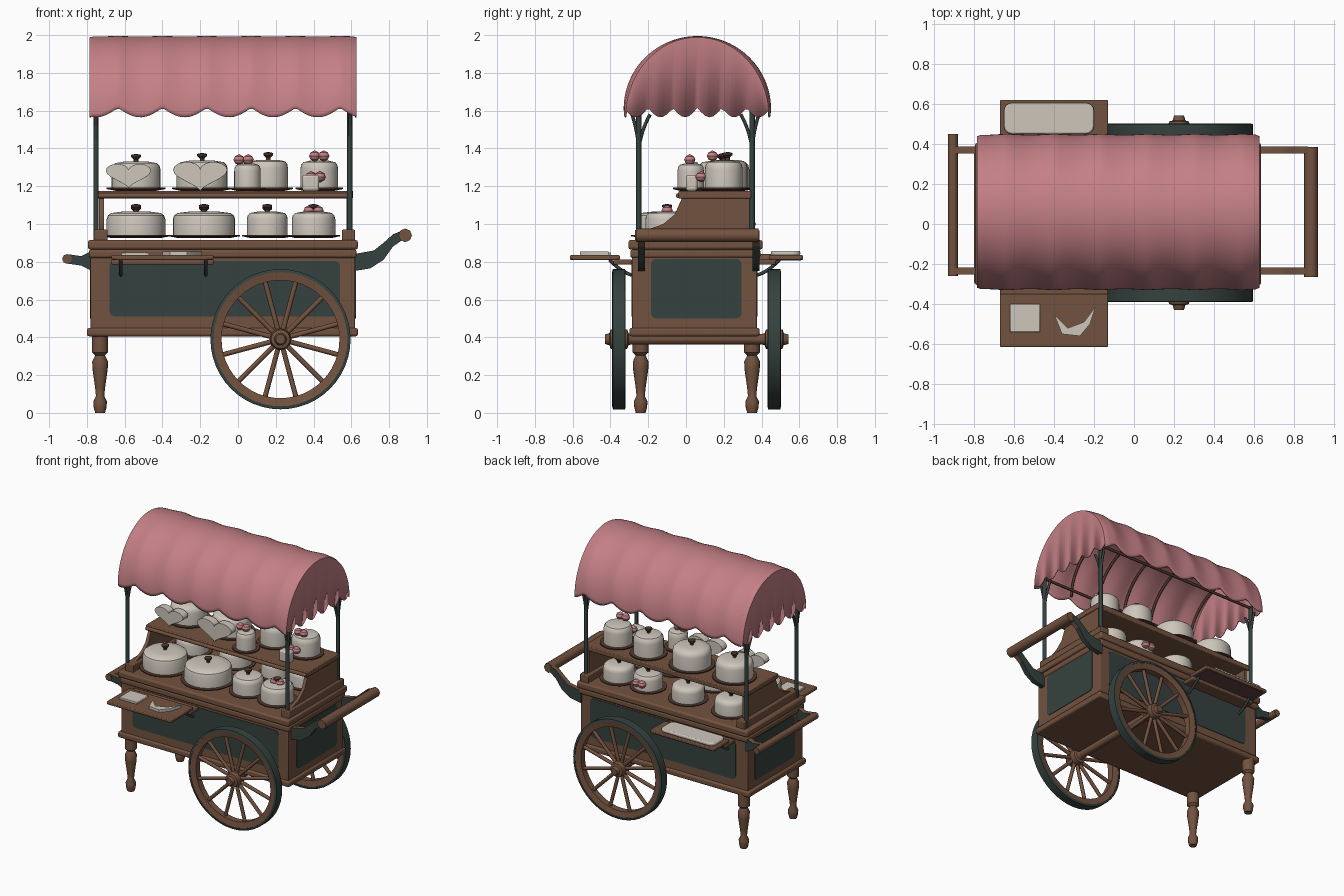
import bpy, bmesh, math
from mathutils import Matrix, Vector

cube = bpy.data.objects.get("Cube")
if cube:
    bpy.data.objects.remove(cube)


def material(name, *rgb):
    m = bpy.data.materials.new(name)
    m.use_nodes = True
    m.diffuse_color = (*rgb, 1)
    m.node_tree.nodes["Principled BSDF"].inputs["Base Color"].default_value = (*rgb, 1)
    return m


WOOD = material("brown wood", 0.17, 0.085, 0.05)
DARK = material("dark wood", 0.085, 0.042, 0.028)
GREEN = material("dark green paint", 0.036, 0.055, 0.05)
PINK = material("pink canvas", 0.55, 0.215, 0.235)
CREAM = material("cream icing", 0.61, 0.565, 0.50)
MAROON = material("maroon lining", 0.12, 0.05, 0.055)


def finish(name, bm, mat, bevel=0):
    bmesh.ops.recalc_face_normals(bm, faces=bm.faces)
    me = bpy.data.meshes.new(name)
    bm.to_mesh(me)
    bm.free()
    me.materials.append(mat)
    me.shade_smooth()
    me.set_sharp_from_angle(angle=math.radians(35))
    ob = bpy.data.objects.new(name, me)
    bpy.context.collection.objects.link(ob)
    if bevel:
        mod = ob.modifiers.new("Bevel", "BEVEL")
        mod.width, mod.segments = bevel, 2
    return ob


def box(name, x, y, z, mat=WOOD, bevel=0.006):
    bm = bmesh.new()
    size = [b - a for a, b in (x, y, z)]
    mid = [(a + b) / 2 for a, b in (x, y, z)]
    bmesh.ops.create_cube(bm, size=1, matrix=Matrix.Translation(mid) @ Matrix.Diagonal((*size, 1)))
    return finish(name, bm, mat, bevel)


def lathe(name, profile, loc, mat, seg=28, along_y=False, closed=False):
    """Spin (radius, height) points about the vertical or the y axis."""
    bm = bmesh.new()
    vs = [bm.verts.new((r, 0, h)) for r, h in profile]
    for a, b in zip(vs, vs[1:] + vs[:1] if closed else vs[1:]):
        bm.edges.new((a, b))
    bmesh.ops.spin(bm, geom=bm.verts[:] + bm.edges[:], axis=(0, 0, 1), cent=(0, 0, 0),
                   angle=math.tau, steps=seg, use_merge=True)
    bmesh.ops.remove_doubles(bm, verts=bm.verts, dist=0.0005)
    turn = Matrix.Rotation(math.pi / 2, 4, "X") if along_y else Matrix()
    bm.transform(Matrix.Translation(loc) @ turn)
    return finish(name, bm, mat)


def prism(name, pts, axis, a, b, mat, bevel=0):
    """Extrude an outline along x (points are y, z), y (x, z) or z (x, y)."""
    bm = bmesh.new()
    place = {"x": lambda u, v: (a, u, v), "y": lambda u, v: (u, a, v), "z": lambda u, v: (u, v, a)}[axis]
    face = bm.faces.new([bm.verts.new(place(u, v)) for u, v in pts])
    new = bmesh.ops.extrude_face_region(bm, geom=[face])["geom"]
    step = Vector([b - a if axis == k else 0 for k in "xyz"])
    bmesh.ops.translate(bm, vec=step, verts=[g for g in new if isinstance(g, bmesh.types.BMVert)])
    return finish(name, bm, mat, bevel)


def tube(name, pts, r, mat, smooth=False):
    cu = bpy.data.curves.new(name, "CURVE")
    cu.dimensions, cu.bevel_depth, cu.bevel_resolution, cu.use_fill_caps = "3D", r, 2, True
    sp = cu.splines.new("NURBS" if smooth else "POLY")
    sp.points.add(len(pts) - 1)
    for p, co in zip(sp.points, pts):
        p.co = (*co, 1)
    if smooth:
        sp.use_endpoint_u, sp.order_u = True, 3
    cu.materials.append(mat)
    ob = bpy.data.objects.new(name, cu)
    bpy.context.collection.objects.link(ob)
    return ob


def rounded(u0, u1, v0, v1, r=0.03):
    pts = []
    for k, (u, v) in enumerate([(u1 - r, v1 - r), (u0 + r, v1 - r), (u0 + r, v0 + r), (u1 - r, v0 + r)]):
        for j in range(5):
            t = (k + j / 4) * math.pi / 2
            pts.append((u + r * math.cos(t), v + r * math.sin(t)))
    return pts


# Cart body, mouldings and painted panels
Y0, Y1, YC = -0.285, 0.375, 0.045
box("cart_body", (-0.78, 0.62), (Y0, Y1), (0.41, 0.88))
box("base_moulding", (-0.8, 0.635), (Y0 - 0.015, Y1 + 0.015), (0.405, 0.45), bevel=0.012)
box("top_moulding", (-0.79, 0.628), (Y0 - 0.01, Y1 + 0.02), (0.82, 0.865), bevel=0.012)
box("counter_top", (-0.795, 0.635), (Y0 - 0.02, Y1 + 0.03), (0.865, 0.915), bevel=0.012)
for side, y in (("front", Y0), ("back", Y1)):
    prism(side + "_panel", rounded(-0.68, 0.54, 0.51, 0.805), "y", y - 0.004, y + 0.004, GREEN)
for side, x in (("left", 0.62), ("right", -0.78)):
    prism(side + "_panel", rounded(-0.185, 0.295, 0.5, 0.815), "x", x - 0.004, x + 0.004, GREEN)

# Turned legs
LEG = [(0, 0), (0.026, 0), (0.034, 0.03), (0.036, 0.06), (0.022, 0.09), (0.026, 0.13), (0.04, 0.23),
       (0.042, 0.27), (0.026, 0.305), (0.042, 0.32), (0.042, 0.42), (0, 0.42)]
for side, y in (("front", -0.24), ("back", 0.35)):
    lathe(side + "_leg", LEG, (-0.73, y, 0), WOOD, 16)

# Wheels and axle
WX, WZ = 0.225, 0.39
tube("axle", [(WX, -0.4, WZ), (WX, 0.52, WZ)], 0.028, WOOD)
for side, y in (("front", -0.355), ("back", 0.467)):
    rim = [(0.312, -0.024), (0.36, -0.034), (0.36, 0.034), (0.312, 0.024)]
    tyre = [(0.355, -0.036), (0.371, -0.032), (0.371, 0.032), (0.355, 0.036)]
    hub = [(0, -0.075), (0.025, -0.075), (0.032, -0.05), (0.05, -0.045), (0.058, 0),
           (0.05, 0.045), (0.032, 0.05), (0.025, 0.075), (0, 0.075)]
    lathe(side + "_wheel_rim", rim, (WX, y, WZ), WOOD, 48, True, True)
    lathe(side + "_wheel_tyre", tyre, (WX, y, WZ), GREEN, 48, True, True)
    lathe(side + "_wheel_hub", hub, (WX, y, WZ), WOOD, 20, True)
    for i in range(12):
        t = math.tau * (i + 0.5) / 12
        c, s = math.cos(t), math.sin(t)
        tube(side + "_wheel_spoke", [(WX + r * c, y, WZ + r * s) for r in (0.04, 0.325)], 0.013, WOOD)

# Push handles: green arms with wooden upper edges
RIGHT = [(-0.77, 0.75), (-0.83, 0.78), (-0.9, 0.79), (-0.9, 0.84), (-0.83, 0.83), (-0.77, 0.86)]
LEFT = [(0.61, 0.75), (0.7, 0.765), (0.77, 0.81), (0.82, 0.88), (0.87, 0.915), (0.87, 0.965),
        (0.82, 0.945), (0.77, 0.9), (0.72, 0.86), (0.61, 0.84)]
for side, outline in (("right", RIGHT), ("left", LEFT)):
    for y in (-0.235, 0.37):
        arm = prism(side + "_handle_arm", outline, "y", y - 0.018, y + 0.018, GREEN)
        arm.data.materials.append(WOOD)
        for p in arm.data.polygons:
            if p.normal.z > 0.3 or p.center.x > 0.8:
                p.material_index = 1
tube("right_handle_bar", [(-0.905, -0.26, 0.815), (-0.905, 0.45, 0.815)], 0.026, WOOD)
tube("left_handle_bar", [(0.885, -0.265, 0.94), (0.885, 0.385, 0.94)], 0.036, WOOD)

# Display shelf with curved ends
END = [(-0.25, 0.96), (-0.19, 0.975), (-0.12, 1.0), (-0.06, 1.05), (-0.02, 1.14), (0.335, 1.14), (0.335, 0.96)]
for x in (-0.735, 0.575):
    prism("shelf_end", END, "x", x, x + 0.025, WOOD)
    box("counter_end_rail", (x - 0.025, x + 0.045), (-0.27, 0.385), (0.91, 0.97))
box("upper_shelf", (-0.745, 0.61), (-0.04, 0.345), (1.135, 1.175))
tube("shelf_front_rail", [(-0.74, -0.04, 1.15), (0.605, -0.04, 1.15)], 0.014, WOOD)

# Canopy posts with curved braces
for x in (-0.752, 0.592):
    for y, s in ((-0.25, 1), (0.35, -1)):
        tube("canopy_post", [(x, y, 0.9), (x, y, 1.64)], 0.014, GREEN)
        for d in (s, -0.6 * s):
            tube("post_brace", [(x, y, 1.4), (x, y + 0.015 * d, 1.5), (x, y + 0.06 * d, 1.58)], 0.009, GREEN, True)


# Scalloped barrel canopy with closed ends
def hem(d, pitch):
    return 1.615 - 0.05 * abs(math.sin(math.pi * d / pitch))


bm = bmesh.new()
NX, NA = 72, 56
X0, X1 = -0.785, 0.628
grid = []
for i in range(NX + 1):
    x = X0 + (X1 - X0) * i / NX
    low = hem(x + 0.635, 0.235)
    puff = 1 - 0.012 * math.sin(math.pi * (x + 0.635) / 0.235) ** 2
    puff -= 0.02 if i in (0, NX) else 0
    row = []
    for j in range(NA + 1):
        t = math.pi * j / NA
        row.append(bm.verts.new((x, 0.06 + 0.39 * puff * math.cos(t), low + (1.995 - low) * puff ** 0.5 * math.sin(t))))
    grid.append(row)
for a, b in zip(grid, grid[1:]):
    for j in range(NA):
        bm.faces.new((a[j], a[j + 1], b[j + 1], b[j]))
for row in (grid[0], grid[-1]):
    bottom = [bm.verts.new((v.co.x, v.co.y, min(v.co.z - 0.001, hem(v.co.y - 0.06, 0.13)))) for v in row]
    for j in range(NA):
        bm.faces.new((row[j], row[j + 1], bottom[j + 1], bottom[j]))
canopy = finish("canopy", bm, PINK)
mod = canopy.modifiers.new("Cloth thickness", "SOLIDIFY")
mod.thickness = 0.008
for x in (-0.752, -0.4, -0.165, 0.07, 0.305, 0.592):
    arch = [math.pi * k / 20 for k in range(21)]
    tube("canopy_rib", [(x, 0.06 + 0.365 * math.cos(t), 1.62 + 0.345 * math.sin(t)) for t in arch], 0.009, DARK)
for y in (-0.25, 0.35):
    tube("canopy_rail", [(-0.76, y, 1.63), (0.6, y, 1.63)], 0.01, DARK)


# Cakes on plates
def bow(x, y, z):
    for dx in (-0.024, 0.024):
        lathe("pink_bow", [(0, -0.03), (0.022, -0.018), (0.03, 0), (0.022, 0.018), (0, 0.03)], (x + dx, y, z), PINK, 12)


def cake(x, y, z, r, h, knob=True):
    lathe("cake_plate", [(0, 0), (r * 0.8, 0), (r + 0.025, 0.01), (r + 0.025, 0.018), (0, 0.018)], (x, y, z), DARK)
    lathe("cake", [(r, 0.015), (r, h * 0.72), (r * 0.96, h * 0.86), (r * 0.85, h * 0.95), (r * 0.5, h), (0, h)],
          (x, y, z), CREAM)
    if knob:
        lathe("cake_knob", [(0.012, -0.01), (0.012, 0.012), (0.026, 0.025), (0.026, 0.036), (0, 0.042)],
              (x, y, z + h), DARK, 12)


for x, r in ((-0.54, 0.155), (-0.18, 0.165), (0.155, 0.108), (0.4, 0.115)):
    cake(x, -0.1, 0.925, r, 0.14)
    cake(x, 0.23, 0.925, min(r, 0.12) * 0.95, 0.13)
bow(0.4, -0.1, 1.07)
bow(0.155, 0.34, 1.0)
for x, y, r, h in ((-0.54, 0.19, 0.13, 0.155), (-0.19, 0.2, 0.135, 0.16), (0.16, 0.22, 0.105, 0.165), (0.43, 0.2, 0.1, 0.16)):
    cake(x, y, 1.175, r, h, x != 0.43)
bow(0.43, 0.14, 1.36)
cake(0.05, 0.025, 1.175, 0.07, 0.145, False)
bow(0.03, 0.02, 1.34)
bow(0.41, 0.08, 1.25)
box("small_cake", (0.34, 0.43), (0.0, 0.06), (1.175, 1.26), CREAM, 0.012)
for x, s in ((-0.58, 0.0075), (-0.2, 0.009)):
    heart = []
    for k in range(32):
        t = math.tau * k / 32
        v = 13 * math.cos(t) - 5 * math.cos(2 * t) - 2 * math.cos(3 * t) - math.cos(4 * t)
        heart.append((x + s * 16 * math.sin(t) ** 3, 1.265 + v * s * 0.6))
    prism("heart_cake", heart, "y", 0.0, 0.06, CREAM, 0.008)

# Folding side trays with their brackets and goods
for side, y0, y1, wall, s in (("front", -0.615, -0.35, Y0, -1), ("back", 0.44, 0.62, Y1, 1)):
    box(side + "_tray", (-0.67, -0.13), (y0, y1), (0.81, 0.835))
    box(side + "_tray_ledge", (-0.67, -0.13), sorted((wall, wall + s * 0.1)), (0.785, 0.812))
    for x in (-0.62, -0.17):
        tube(side + "_tray_bracket", [(x, wall, 0.73), (x, wall + s * 0.05, 0.74), (x, wall + s * 0.12, 0.81)], 0.009, GREEN, True)
prism("back_tray_lining", rounded(-0.65, -0.15, 0.45, 0.61, 0.01), "z", 0.806, 0.812, MAROON)
box("napkin", (-0.62, -0.47), (-0.54, -0.4), (0.833, 0.85), CREAM, 0.004)
prism("paper_scrap", [(-0.4, -0.45), (-0.36, -0.55), (-0.27, -0.56), (-0.22, -0.5), (-0.19, -0.41), (-0.25, -0.49),
                      (-0.33, -0.52)], "z", 0.833, 0.855, CREAM)
prism("folded_cloth", rounded(-0.65, -0.2, 0.45, 0.605, 0.04), "z", 0.833, 0.858, CREAM, 0.008)
